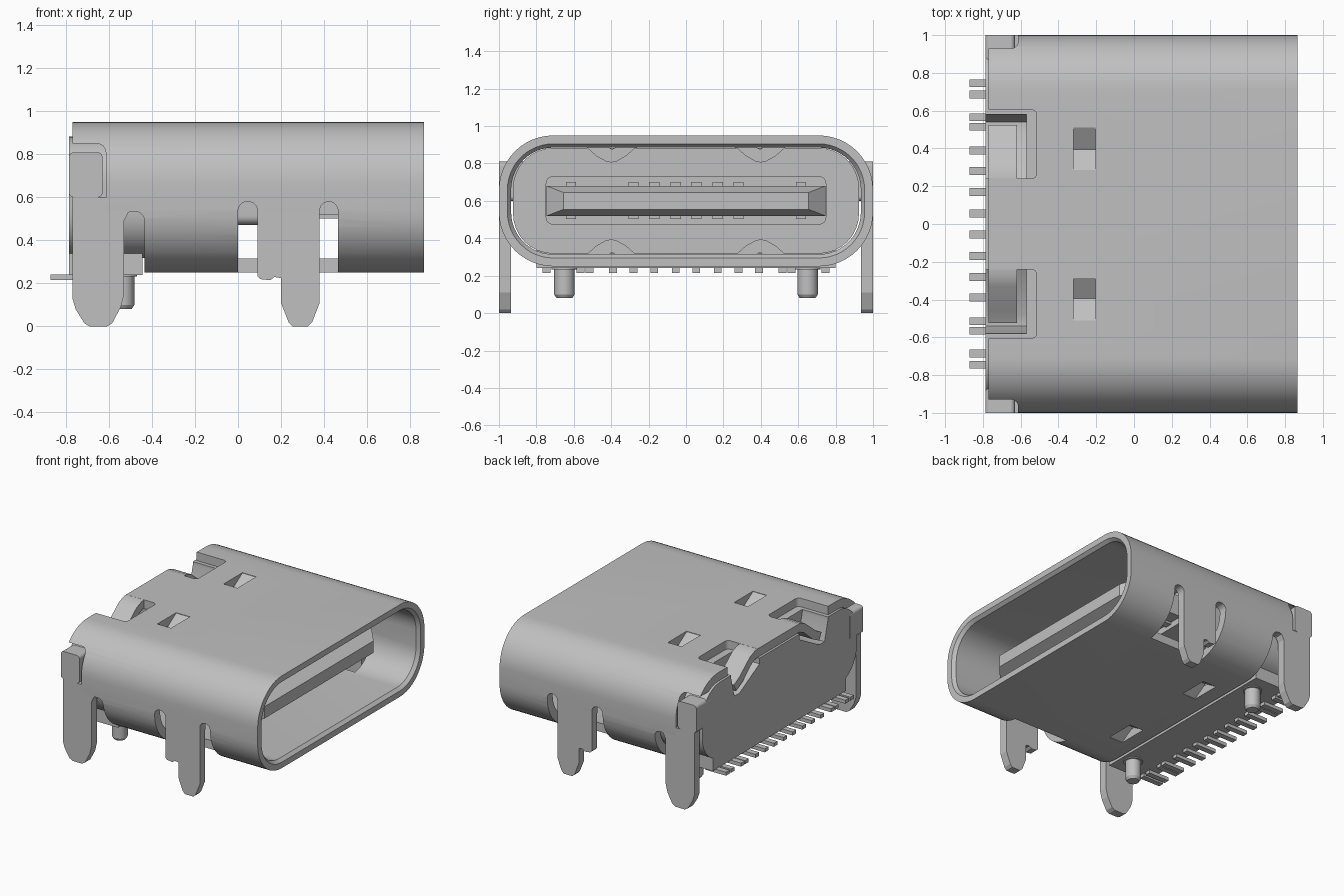
import bpy, bmesh, math

cube = bpy.data.objects.get("Cube")
if cube:
    bpy.data.objects.remove(cube, do_unlink=True)

grey = bpy.data.materials.new("light_grey_metal")
grey.use_nodes = True
grey.diffuse_color = (0.527, 0.527, 0.527, 1)
grey.node_tree.nodes["Principled BSDF"].inputs["Base Color"].default_value = (0.527, 0.527, 0.527, 1)


def loft(name, rings, closed=False):
    """Skin matching rings of 3D points; cap the ends unless closed."""
    bm = bmesh.new()
    loops = [[bm.verts.new(p) for p in ring] for ring in rings]
    n = len(loops[0])
    pairs = list(zip(loops, loops[1:]))
    if closed:
        pairs.append((loops[-1], loops[0]))
    else:
        bm.faces.new(loops[0])
        bm.faces.new(loops[-1])
    for a, b in pairs:
        for i in range(n):
            j = (i + 1) % n
            bm.faces.new((a[i], a[j], b[j], b[i]))
    bmesh.ops.recalc_face_normals(bm, faces=bm.faces)
    mesh = bpy.data.meshes.new(name)
    bm.to_mesh(mesh)
    bm.free()
    mesh.materials.append(grey)
    obj = bpy.data.objects.new(name, mesh)
    bpy.context.collection.objects.link(obj)
    return obj


def prism(name, pts, axis, lo, hi):
    """Extrude a 2D outline along one axis."""
    place = {"x": lambda a, b, t: (t, a, b),
             "y": lambda a, b, t: (a, t, b),
             "z": lambda a, b, t: (a, b, t)}[axis]
    return loft(name, [[place(a, b, t) for a, b in pts] for t in (lo, hi)])


def rect(a0, a1, b0, b1, r=0, steps=8):
    """Rectangle outline, with rounded corners if r is given."""
    if r == 0:
        return [(a0, b0), (a1, b0), (a1, b1), (a0, b1)]
    pts = []
    corners = ((a1 - r, b1 - r), (a0 + r, b1 - r), (a0 + r, b0 + r), (a1 - r, b0 + r))
    for k, (ca, cb) in enumerate(corners):
        for i in range(steps + 1):
            t = math.pi / 2 * (k + i / steps)
            pts.append((ca + r * math.cos(t), cb + r * math.sin(t)))
    return pts


def box(name, x0, x1, y0, y1, z0, z1):
    return prism(name, rect(x0, x1, y0, y1), "z", z0, z1)


def cut(obj, cutter):
    """Subtract the cutter and throw it away."""
    mod = obj.modifiers.new("cut", "BOOLEAN")
    mod.operation = "DIFFERENCE"
    mod.solver = "EXACT"
    mod.object = cutter
    bpy.context.view_layer.objects.active = obj
    bpy.ops.object.modifier_apply(modifier=mod.name)
    bpy.data.objects.remove(cutter, do_unlink=True)


def smooth(obj):
    bpy.ops.object.select_all(action="DESELECT")
    obj.select_set(True)
    bpy.context.view_layer.objects.active = obj
    bpy.ops.object.shade_smooth_by_angle(angle=math.radians(30))


def flip(pts, s, zs=1):
    """Mirror (y, z) points across y = 0 and across the mid height."""
    return [(s * a, 0.6 + zs * (b - 0.6)) for a, b in pts]


SIDES = ((1, "left"), (-1, "right"))
REAR, MOUTH = -0.77, 0.865


# Shell: rounded tube with a chamfered mouth
def shell_ring(x, inset):
    e = inset
    return [(x, y, z) for y, z in rect(-1 + e, 1 - e, 0.25 + e, 0.95 - e, 0.29 - e, 12)]


shell = loft("shell", [shell_ring(REAR, 0), shell_ring(MOUTH, 0), shell_ring(MOUTH, 0.045),
                       shell_ring(MOUTH - 0.025, 0.065), shell_ring(REAR, 0.065)], closed=True)

# Open the rear underside
cut(shell, box("cutter", -1, -0.435, -1.1, 1.1, 0, 0.5))
for s, side in SIDES:
    def across(pts, inner):
        return prism("cutter", pts, "y", s * inner, s * 1.1)
    # Slots beside the legs
    cut(shell, across(rect(-0.535, -0.435, 0.3, 0.535, 0.045), 0.8))
    cut(shell, across(rect(0, 0.465, 0, 0.5), 0.74))
    for x0, x1 in ((0, 0.09), (0.38, 0.465)):
        cut(shell, across(rect(x0, x1, 0.3, 0.58, 0.042), 0.8))
    # Corner notch for the ear
    cut(shell, across(rect(-1, -0.615, 0.4, 0.85, 0.04), 0.8))
    # Top rear notch
    ys = sorted((s * 0.24, s * 0.605))
    cut(shell, prism("cutter", rect(-1, -0.515, *ys, 0.03), "z", 0.8, 1.1))
    # Holes for the pressed springs
    ys = sorted((s * 0.285, s * 0.51))
    for z0 in (0.1, 0.8):
        cut(shell, box("cutter", -0.32, -0.205, *ys, z0, z0 + 0.3))
smooth(shell)

# Pressed V springs, top and bottom, and the bent rear tabs
V_SPRING = [(0.28, 0.95), (0.395, 0.875), (0.515, 0.95), (0.53, 0.885), (0.48, 0.84),
            (0.43, 0.812), (0.4, 0.805), (0.37, 0.812), (0.32, 0.84), (0.27, 0.885)]
TAB = [(0.22, 0.95), (0.27, 0.948), (0.33, 0.925), (0.46, 0.82), (0.525, 0.785),
       (0.5, 0.73), (0.42, 0.77), (0.31, 0.865), (0.26, 0.885), (0.22, 0.885)]
for s, side in SIDES:
    for zs, level in ((1, "top"), (-1, "bottom")):
        prism(f"{level}_spring_{side}", flip(V_SPRING, s, zs), "x", -0.32, -0.205)
    smooth(prism(f"rear_tab_{side}", flip(TAB, s), "x", REAR, -0.62))

# Mounting legs
REAR_LEG = [(REAR, 0.6), (REAR, 0.13), (-0.755, 0.08), (-0.715, 0.015), (-0.69, 0),
            (-0.61, 0), (-0.585, 0.015), (-0.545, 0.09), (-0.53, 0.15), (-0.53, 0.49),
            (-0.51, 0.53), (-0.5, 0.6)]
FRONT_LEG = [(0.09, 0.6), (0.09, 0.235), (0.105, 0.22), (0.15, 0.215), (0.17, 0.23),
             (0.2, 0.225), (0.2, 0.11), (0.235, 0.02), (0.255, 0), (0.325, 0),
             (0.345, 0.02), (0.38, 0.11), (0.38, 0.6)]
for s, side in SIDES:
    for label, outline in (("rear", REAR_LEG), ("front", FRONT_LEG)):
        prism(f"{label}_leg_{side}", outline, "y", s * 0.936, s)

# Insulator body with notches for the tabs
body = prism("insulator_body", rect(-0.925, 0.925, 0.318, 0.883, 0.215), "x", -0.785, -0.33)
NOTCH = [(0.24, 1), (0.24, 0.84), (0.48, 0.71), (0.54, 0.71), (0.58, 0.86), (0.58, 1)]
for s, side in SIDES:
    cut(body, prism("cutter", flip(NOTCH, s), "x", -1, -0.57))
smooth(body)
box("insulator_base", -0.785, -0.445, -0.8, 0.8, 0.24, 0.5)
for s, side in SIDES:
    prism(f"ear_{side}", rect(-0.787, -0.63, 0.6, 0.81, 0.025), "y", s * 0.84, s)

# Locating posts with a collar and a chamfered tip
POST = ((0.27, 0.068), (0.232, 0.068), (0.232, 0.055), (0.1, 0.055), (0.08, 0.042))
for s, side in SIDES:
    circle = [(math.cos(i * math.pi / 16), math.sin(i * math.pi / 16)) for i in range(32)]
    smooth(loft(f"post_{side}", [[(-0.537 + r * c, s * 0.65 + r * d, z) for c, d in circle]
                                 for z, r in POST]))

# Tongue with a thicker root and a tapered tip
smooth(prism("tongue_root", rect(-0.75, 0.75, 0.473, 0.732, 0.04), "x", -0.4, 0.2))
tip = ((0.1, 0.745, 0.08), (0.6, 0.745, 0.08), (0.68, 0.655, 0.045))
loft("tongue", [[(x, y, z) for y, z in rect(-w, w, 0.6 - h, 0.6 + h)] for x, w, h in tip])

# Tongue contacts and solder pins
for s, side in SIDES:
    for i, y in enumerate((0.055, 0.17, 0.28, 0.615)):
        box(f"contact_{side}_{i + 1}", 0.15, 0.56, s * y - 0.027, s * y + 0.027, 0.503, 0.7)
    for i, y in enumerate((0.055, 0.17, 0.28, 0.39, 0.515, 0.565, 0.685, 0.745)):
        box(f"pin_{side}_{i + 1}", -0.872, -0.7, s * y - 0.021, s * y + 0.021, 0.215, 0.242)
